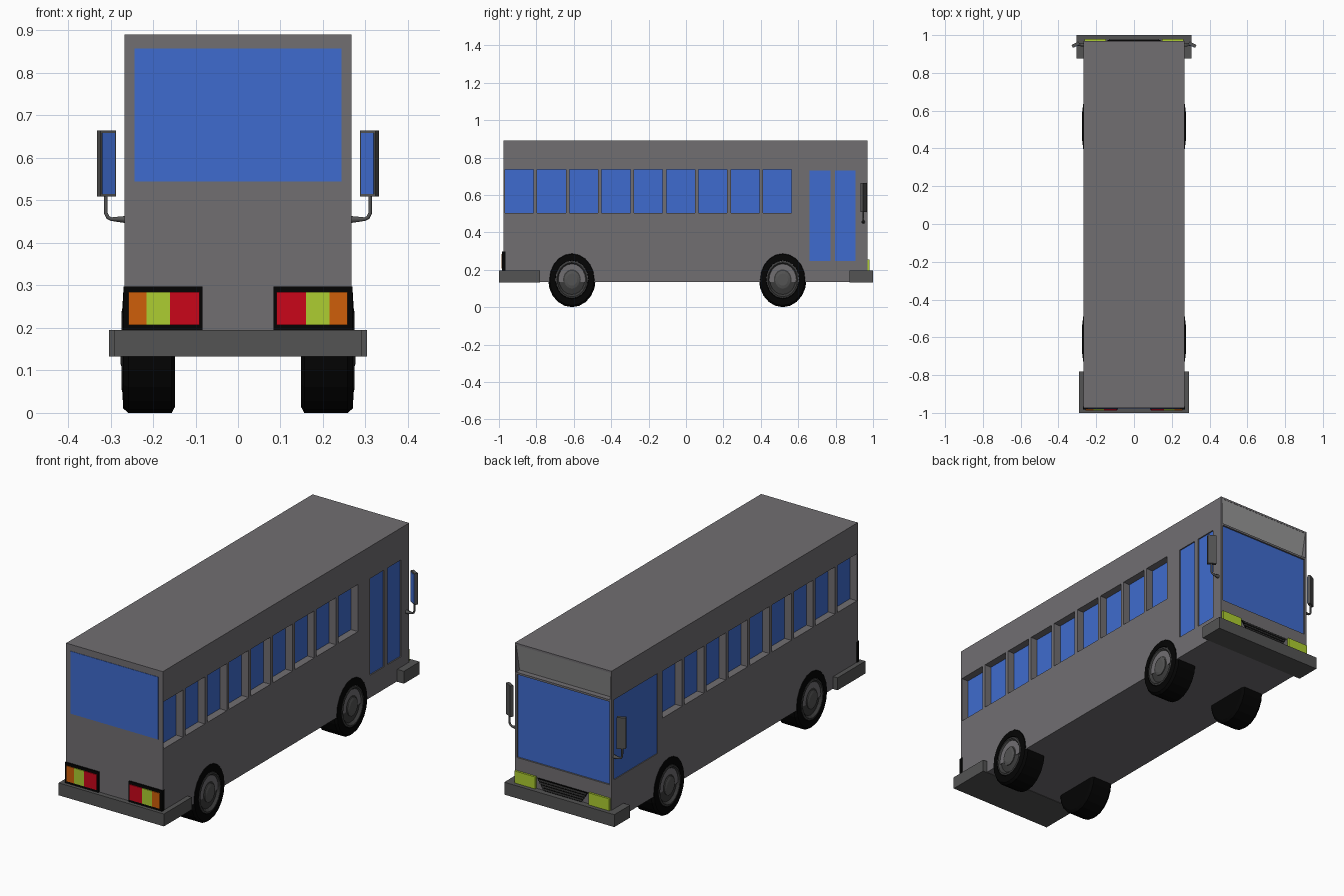
import bpy, bmesh
from math import cos, sin, pi
from mathutils import Matrix, Vector

if "Cube" in bpy.data.objects:
    bpy.data.objects.remove(bpy.data.objects["Cube"])


def material(name, *srgb):
    m = bpy.data.materials.new(name)
    m.diffuse_color = [(c / 255) ** 2.2 for c in srgb] + [1]
    m.use_nodes = True
    m.node_tree.nodes["Principled BSDF"].inputs["Base Color"].default_value = m.diffuse_color
    return m


GREY = material("body_grey", 112, 110, 113)
GLASS = material("blue_glass", 65, 107, 205)
TRIM = material("dark_grey", 84, 84, 84)
BLACK = material("black", 12, 12, 12)
RIM = material("rim_grey", 62, 62, 62)
PALE = material("pale_grey", 150, 150, 150)
RED = material("red", 200, 15, 32)
LIME = material("lime", 172, 204, 52)
ORANGE = material("orange", 205, 95, 18)


def from_bmesh(name, bm, mat=None, mirror=False):
    bmesh.ops.recalc_face_normals(bm, faces=bm.faces[:])
    me = bpy.data.meshes.new(name)
    bm.to_mesh(me)
    bm.free()
    ob = bpy.data.objects.new(name, me)
    bpy.context.collection.objects.link(ob)
    if mat:
        me.materials.append(mat)
    if mirror:
        ob.modifiers.new("mirror", 'MIRROR')
    return ob


def add_box(bm, x, y, z):
    """Box spanning the (low, high) ranges x, y, z."""
    size = [b - a for a, b in (x, y, z)]
    mid = [(a + b) / 2 for a, b in (x, y, z)]
    m = Matrix.Translation(mid) @ Matrix.Diagonal((*size, 1))
    return bmesh.ops.create_cube(bm, size=1, matrix=m)["verts"]


def box(name, x, y, z, mat=None, mirror=False):
    bm = bmesh.new()
    add_box(bm, x, y, z)
    return from_bmesh(name, bm, mat, mirror)


def add_prism(bm, points, offset):
    """Extrude a closed polygon by an offset vector."""
    f = bm.faces.new([bm.verts.new(p) for p in points])
    g = bmesh.ops.extrude_face_region(bm, geom=[f])["geom"]
    bmesh.ops.translate(bm, vec=offset,
                        verts=[v for v in g if isinstance(v, bmesh.types.BMVert)])


def lathe(name, profile, y, mat, n=20, rz=0.147, ry=0.127):
    """Revolve (radius fraction, x) pairs about the axle; mirrored in x."""
    bm = bmesh.new()
    rings = []
    for r, x in profile:
        rings.append([bm.verts.new((x, y + ry * r * cos(2 * pi * i / n),
                                    rz + rz * r * sin(2 * pi * i / n))) for i in range(n)])
    for a, b in zip(rings, rings[1:]):
        for i in range(n):
            j = (i + 1) % n
            bm.faces.new((a[i], a[j], b[j], b[i]))
    bm.faces.new(rings[0])
    bm.faces.new(rings[-1])
    return from_bmesh(name, bm, mat, True)


# Layout
W, BACK, NOSE = 0.267, -0.975, 0.97
side_z = (0.502, 0.737)
windows = [(-0.968 + 0.1725 * i, -0.815 + 0.1725 * i) for i in range(9)]
doors = [(0.66, 0.772), (0.797, 0.907)]
door_z, driver_y, driver_z = (0.247, 0.73), (0.605, 0.95), (0.34, 0.74)

# Body shell with recesses cut for windows, doors, windscreen and sign
body = box("body", (-W, W), (BACK, NOSE), (0.135, 0.89), GREY)
bm = bmesh.new()
for y in windows:
    for x in ((W - 0.04, W + 0.1), (-W - 0.1, -W + 0.04)):
        add_box(bm, x, y, side_z)
for y in doors:
    add_box(bm, (W - 0.008, W + 0.1), y, door_z)
add_box(bm, (-W - 0.1, -W + 0.006), driver_y, driver_z)
add_box(bm, (-0.256, 0.256), (NOSE - 0.01, NOSE + 0.1), (0.32, 0.735))
add_prism(bm, [(-0.26, NOSE - 0.002, 0.88), (-0.26, NOSE + 0.1, 0.88),
               (-0.26, NOSE + 0.1, 0.745), (-0.26, NOSE - 0.03, 0.745)], (0.52, 0, 0))
cutter = from_bmesh("recess_cutter", bm)
mod = body.modifiers.new("recesses", 'BOOLEAN')
mod.object, mod.operation, mod.solver = cutter, 'DIFFERENCE', 'EXACT'
bpy.context.view_layer.objects.active = body
bpy.ops.object.modifier_apply(modifier=mod.name)
bpy.data.objects.remove(cutter)

# Glass panes
for i, y in enumerate(windows):
    box(f"side_window_{i + 1}", (W - 0.043, W - 0.038), y, side_z, GLASS, True)
for i, y in enumerate(doors):
    box(f"door_pane_{i + 1}", (W - 0.011, W - 0.006), y, door_z, GLASS)
box("driver_window", (-W + 0.004, -W + 0.008), driver_y, driver_z, GLASS)
box("windscreen", (-0.256, 0.256), (NOSE - 0.013, NOSE - 0.008), (0.32, 0.735), GLASS)
box("rear_window", (-0.243, 0.243), (BACK - 0.002, BACK + 0.003), (0.545, 0.857), GLASS)

# Sloping destination sign
bm = bmesh.new()
add_prism(bm, [(-0.26, NOSE - 0.006, 0.88), (-0.26, NOSE - 0.001, 0.88),
               (-0.26, NOSE - 0.028, 0.745), (-0.26, NOSE - 0.034, 0.745)], (0.52, 0, 0))
from_bmesh("sign_panel", bm, PALE)

# Bumpers
box("nose_bumper", (-0.304, 0.304), (0.875, 1.0), (0.133, 0.195), TRIM)
box("tail_bumper", (-0.291, 0.291), (-1.0, -0.78), (0.133, 0.195), TRIM)

# Tail lights
box("tail_light_frame", (0.084, 0.269), (-0.983, -0.965), (0.194, 0.297), BLACK, True)
for name, x, mat in (("red", (0.091, 0.16), RED), ("lime", (0.16, 0.215), LIME),
                     ("orange", (0.215, 0.258), ORANGE)):
    box(f"tail_light_{name}", x, (-0.987, -0.975), (0.207, 0.284), mat, True)

# Headlights and slatted grille
box("headlight", (0.148, 0.262), (0.96, 0.98), (0.19, 0.255), LIME, True)
bm = bmesh.new()
add_prism(bm, [(-0.14, 0.965, 0.25), (0.14, 0.965, 0.25),
               (0.10, 0.965, 0.19), (-0.10, 0.965, 0.19)], (0, 0.009, 0))
from_bmesh("grille", bm, BLACK)
for i in range(4):
    z = 0.203 + 0.013 * i
    w = 0.10 + (z - 0.19) * 0.62
    box(f"grille_slat_{i + 1}", (-w, w), (0.965, 0.98), (z - 0.003, z + 0.003), TRIM)

# Wheels: tyre, dished rim and hub
for end, y in (("rear", -0.61), ("front", 0.517)):
    lathe(f"{end}_tyre", [(0.9, 0.148), (1, 0.156), (1, 0.258), (0.93, 0.27),
                          (0.7, 0.272), (0.66, 0.25)], y, BLACK)
    lathe(f"{end}_rim", [(0.68, 0.24), (0.68, 0.272), (0.62, 0.274), (0.54, 0.262),
                         (0.34, 0.268)], y, RIM)
    lathe(f"{end}_hub", [(0.32, 0.25), (0.32, 0.272), (0.22, 0.276)], y, TRIM)

# Wing mirrors, turned towards the driver, on bent arms
turn = Matrix.Translation((0.309, 0.95, 0.587)) @ Matrix.Rotation(-0.5, 4, 'Z')
for name, y, hx, hz, mat in (("mirror_housing", (-0.008, 0.008), 0.021, 0.078, TRIM),
                             ("mirror_glass", (-0.010, -0.006), 0.017, 0.072, GLASS)):
    bm = bmesh.new()
    vs = add_box(bm, (-hx, hx), y, (-hz, hz))
    bmesh.ops.transform(bm, matrix=turn, verts=vs)
    from_bmesh(name, bm, mat, True)

for side, s in (("left", -1), ("right", 1)):
    cu = bpy.data.curves.new(f"{side}_mirror_arm", 'CURVE')
    cu.dimensions, cu.bevel_depth, cu.bevel_resolution = '3D', 0.005, 1
    cu.use_fill_caps = True
    path = [(0.262, 0.455, 2), (0.298, 0.456, 1), (0.306, 0.46, 1),
            (0.311, 0.47, 1), (0.311, 0.515, 1)]
    sp = cu.splines.new('POLY')
    sp.points.add(len(path) - 1)
    for p, (x, z, r) in zip(sp.points, path):
        p.co, p.radius = (s * x, 0.948, z, 1), r
    cu.materials.append(TRIM)
    bpy.context.collection.objects.link(bpy.data.objects.new(cu.name, cu))
